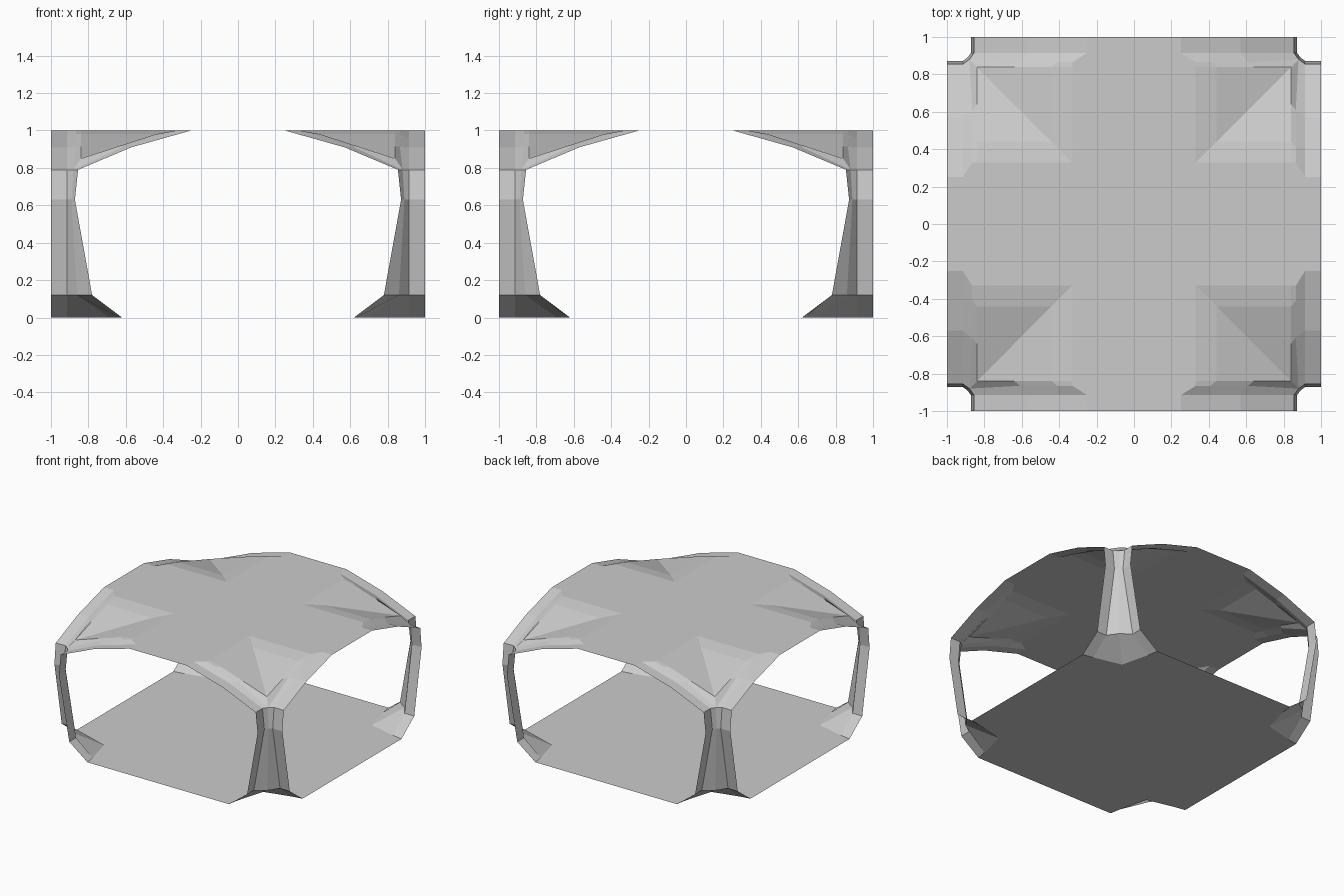
import bpy, bmesh

if "Cube" in bpy.data.objects:
    bpy.data.objects.remove(bpy.data.objects["Cube"])


def mesh_object(name, build):
    bm = bmesh.new()
    build(bm)
    bmesh.ops.remove_doubles(bm, verts=bm.verts, dist=0.0005)
    bmesh.ops.recalc_face_normals(bm, faces=bm.faces)
    me = bpy.data.meshes.new(name)
    bm.to_mesh(me)
    bm.free()
    ob = bpy.data.objects.new(name, me)
    bpy.context.collection.objects.link(ob)
    return ob


def mirror_xy(ob):
    m = ob.modifiers.new("four_corners", "MIRROR")
    m.use_axis = (True, True, False)
    m.use_mirror_merge = False


def loft(bm, rows):
    # skin neighbouring rows of points with flat faces
    for r0, r1 in zip(rows, rows[1:]):
        for i in range(len(r0) - 1):
            pts = []
            for p in (r0[i], r0[i + 1], r1[i + 1], r1[i]):
                if p not in pts:
                    pts.append(p)
            if len(pts) > 2:
                bm.faces.new([bm.verts.new(p) for p in pts])


def swap(p):
    return (p[1], p[0], p[2])


def slab(corner, z):
    # square sheet whose four corners follow the same outline
    def build(bm):
        pts = []
        for sx, sy, rev in ((1, 1, 0), (-1, 1, 1), (-1, -1, 0), (1, -1, 1)):
            c = [(sx * x, sy * y, z) for x, y in corner]
            pts += c[::-1] if rev else c
        bm.faces.new([bm.verts.new(p) for p in pts])
    return build


# pillar: folded strip lofted up through rings of (z, edge, fold, centre)
EDGE = 0.915
rings = [(0, 0.62, 0.635, 0.69), (0.12, 0.78, 0.78, 0.86),
         (0.63, 0.872, 0.872, 0.89), (0.79, 0.855, 0.855, 0.88)]


def ring(z, a, b, c):
    half = [(a, 1, z), (b, EDGE, z)]
    return half + [(c, c, z)] + [swap(p) for p in reversed(half)]


mirror_xy(mesh_object("corner_pillars", lambda bm: loft(bm, [ring(*r) for r in rings])))

# vault: arch profiles stepping in from the outer edge to the diagonal hip
arch = [(0.25, 1), (0.41, 0.955), (0.57, 0.91), (0.855, 0.79)]
inner = [(0.33, 1), (0.44, 0.98), (0.64, 0.915), (0.84, 0.85)]
vault_rows = [
    [(u, 1, z) for u, z in arch],
    [(u, EDGE, z) for u, z in arch],
    [(0.33, 0.865, 1), (0.41, 0.865, 0.98), (0.61, 0.865, 0.915), (0.88, 0.88, 0.79)],
    [(u, 0.84, z) for u, z in inner],
    [(u, u, z) for u, z in inner],
]


def vault(bm):
    loft(bm, vault_rows)
    loft(bm, [[swap(p) for p in r] for r in vault_rows])


mirror_xy(mesh_object("corner_vaults", vault))

# flat ceiling and floor, notched where the vaults and pillar feet meet them
top = [r[0][:2] for r in vault_rows]
ceiling_corner = top + [(y, x) for x, y in reversed(top[:-1])]
mesh_object("ceiling", slab(ceiling_corner[::-1], 1))
mesh_object("floor", slab([p[:2] for p in ring(*rings[0])][::-1], 0))
